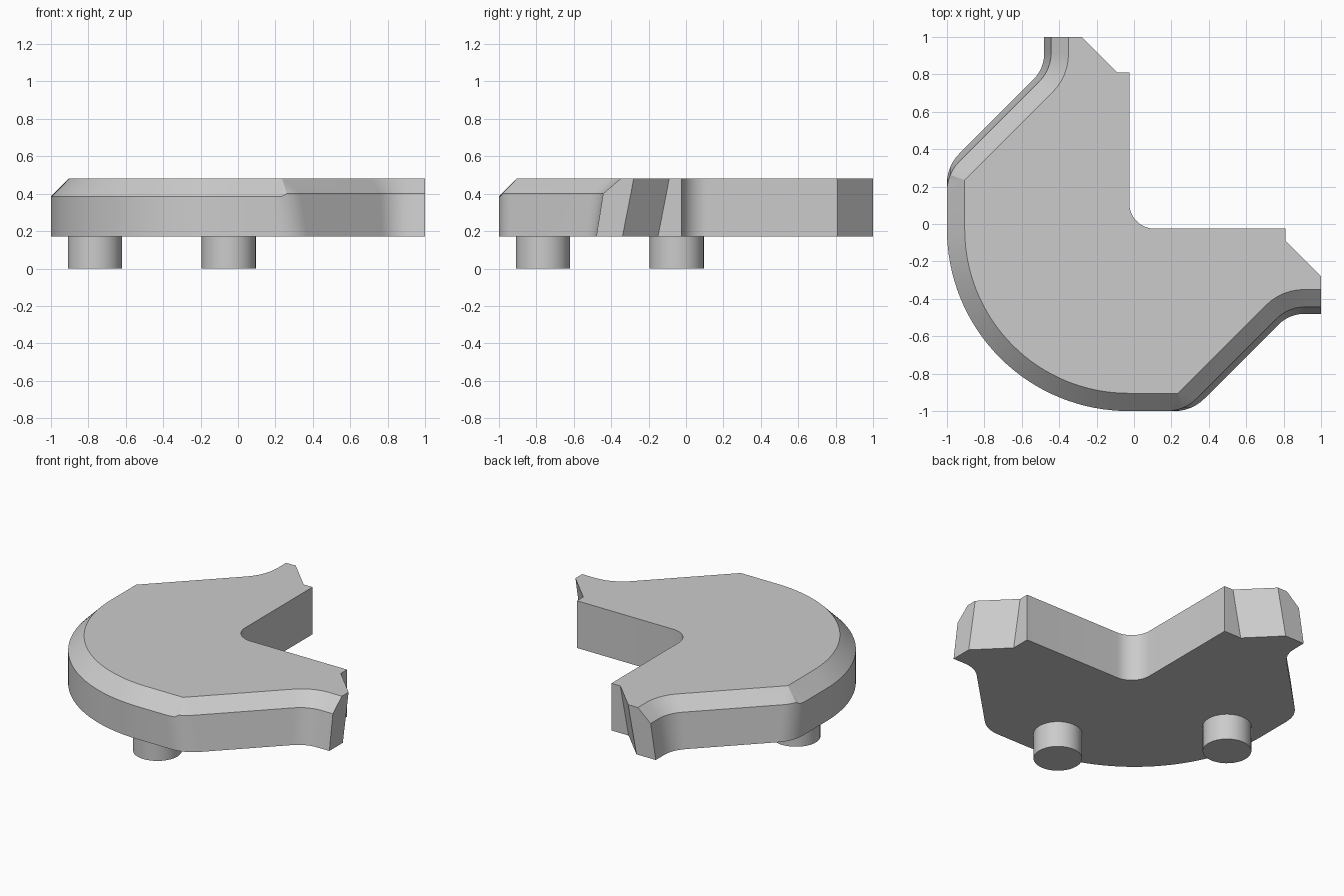
import bpy, bmesh, math
from mathutils import Vector

cube = bpy.data.objects.get("Cube")
if cube:
    bpy.data.objects.remove(cube, do_unlink=True)

grey = bpy.data.materials.new("light grey")
grey.use_nodes = True
colour = (0.6, 0.6, 0.6, 1)
grey.diffuse_color = colour
grey.node_tree.nodes["Principled BSDF"].inputs["Base Color"].default_value = colour

BASE, SHOULDER, TOP = 0.17, 0.40, 0.48


def finish(bm, name):
    bmesh.ops.recalc_face_normals(bm, faces=bm.faces)
    mesh = bpy.data.meshes.new(name)
    bm.to_mesh(mesh)
    bm.free()
    mesh.materials.append(grey)
    obj = bpy.data.objects.new(name, mesh)
    bpy.context.collection.objects.link(obj)
    bpy.ops.object.select_all(action="DESELECT")
    obj.select_set(True)
    bpy.context.view_layer.objects.active = obj
    bpy.ops.object.shade_smooth_by_angle(angle=math.radians(20))
    return obj


def arc(cx, cy, r, start, end, steps):
    """Points on an arc, angles in degrees."""
    angles = [math.radians(start + (end - start) * i / steps) for i in range(steps + 1)]
    return [(cx + r * math.cos(a), cy + r * math.sin(a)) for a in angles]


def half_outline(notch, end, diagonal, rim, r_concave, r_convex):
    """Inner corner, arm tip, slanted flank and half of the round rim."""
    k = math.tan(math.radians(22.5))
    pts = arc(0.11, 0.11, 0.135, 225, 270, 6)
    pts += [(0.81, -0.025), (0.81, notch), (1, notch - 0.19), (1, end)]
    pts += arc(diagonal + end + k * r_concave, end - r_concave, r_concave, 90, 135, 6)
    pts += arc(diagonal + rim - k * r_convex, rim + r_convex, r_convex, 315, 270, 6)
    c = -0.03
    pts += arc(c, c, c - rim, 270, 225, 16)
    return pts


def full_outline(half):
    """Reflect the half outline across the diagonal."""
    return half + [(y, x) for x, y in reversed(half[1:-1])]


# Plate: three matching outlines skinned into a chamfered slab
levels = [
    (BASE, half_outline(-0.15, -0.48, 1.31, -1.0, 0.20, 0.22)),
    (SHOULDER, half_outline(-0.105, -0.443, 1.268, -1.0, 0.22, 0.22)),
    (TOP, half_outline(-0.09, -0.35, 1.14, -0.905, 0.29, 0.0)),
]
bm = bmesh.new()
rings = []
for z, half in levels:
    ring = []
    for x, y in full_outline(half):
        # the round rim's shoulder sits slightly lower than the flank's
        low = z == SHOULDER and min(x, y) < -0.5 and max(x, y) < 0.25
        ring.append(bm.verts.new((x, y, z - 0.015 if low else z)))
    rings.append(ring)
count = len(rings[0])
for lower, upper in zip(rings, rings[1:]):
    for i in range(count):
        j = (i + 1) % count
        bm.faces.new((lower[i], lower[j], upper[j], upper[i]))
bm.faces.new(rings[0])
bm.faces.new(rings[-1])
bmesh.ops.remove_doubles(bm, verts=bm.verts, dist=0.0005)
finish(bm, "plate")

# Two round pegs underneath
for name, x, y in (("left_peg", -0.05, -0.765), ("right_peg", -0.765, -0.05)):
    bm = bmesh.new()
    bmesh.ops.create_cone(bm, cap_ends=True, segments=48, radius1=0.145,
                          radius2=0.145, depth=BASE + 0.01)
    bmesh.ops.translate(bm, verts=bm.verts, vec=Vector((x, y, (BASE + 0.01) / 2)))
    finish(bm, name)
